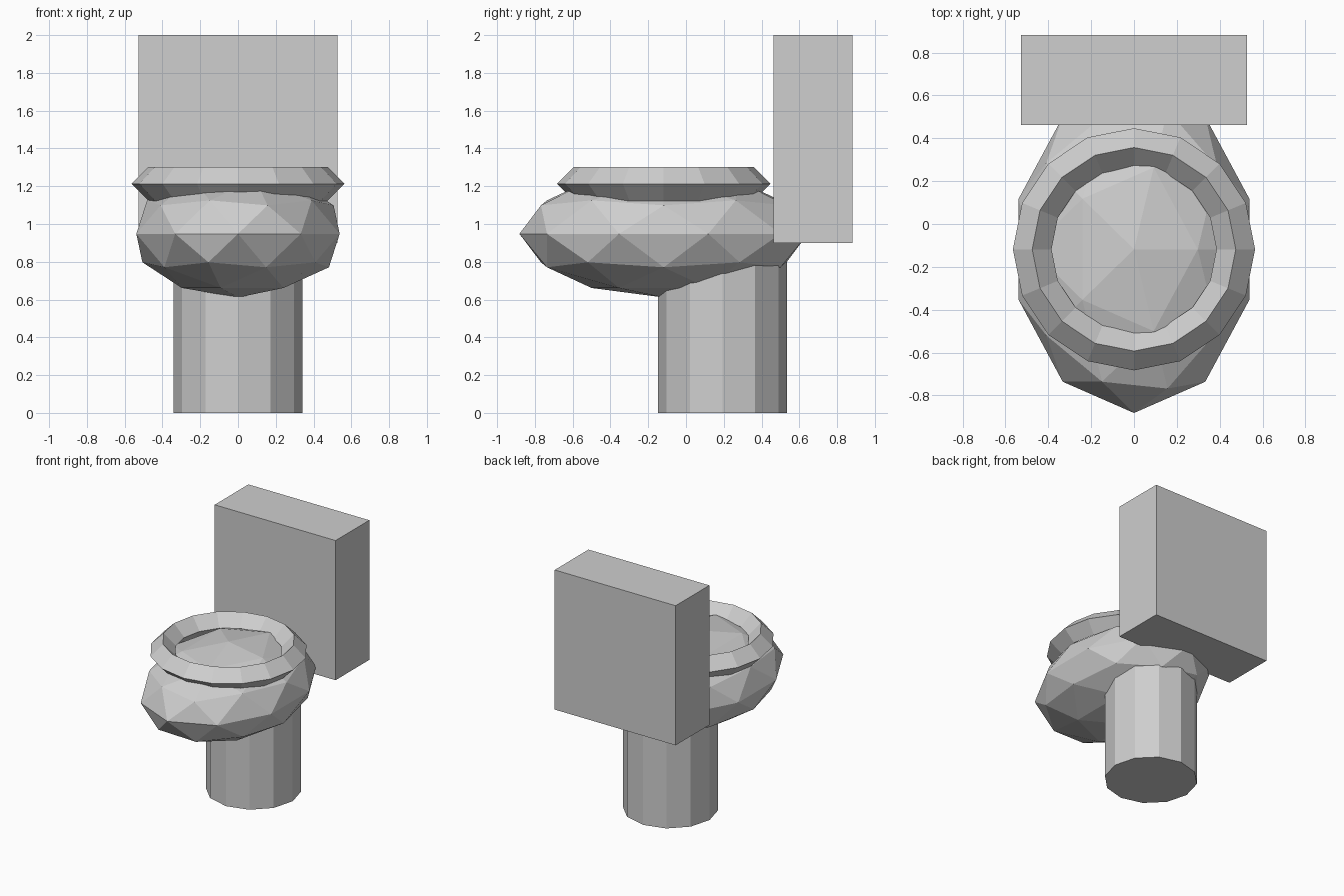
import bpy
from math import radians

cube = bpy.data.objects.get("Cube")
if cube:
    bpy.data.objects.remove(cube, do_unlink=True)

# Single glaze colour
COLOUR = (0.62, 0.62, 0.62, 1)
glaze = bpy.data.materials.new("light_grey_ceramic")
glaze.use_nodes = True
glaze.diffuse_color = COLOUR
glaze.node_tree.nodes["Principled BSDF"].inputs["Base Color"].default_value = COLOUR


def finish(name, scale=(1, 1, 1)):
    """Name, scale, colour and flat shade the part just added."""
    part = bpy.context.object
    part.name = part.data.name = name
    part.scale = scale
    bpy.ops.object.transform_apply(location=False, rotation=False, scale=True)
    part.data.materials.clear()
    part.data.materials.append(glaze)
    bpy.ops.object.shade_flat()
    return part


BOWL_Y = -0.118

# Faceted bowl, stretched front to back
bpy.ops.mesh.primitive_ico_sphere_add(subdivisions=2, radius=1, location=(0, BOWL_Y, 0.948))
finish("bowl", (0.566, 0.764, 0.337))

# Seat ring with a diamond cross-section
bpy.ops.mesh.primitive_torus_add(major_segments=16, minor_segments=4, major_radius=0.475,
                                 minor_radius=0.09, location=(0, BOWL_Y, 1.213))
finish("seat_ring")

# Twelve-sided pedestal, its top hidden inside the bowl
BASE_HEIGHT = 0.8
bpy.ops.mesh.primitive_cylinder_add(vertices=12, radius=0.342, depth=BASE_HEIGHT,
                                    location=(0, 0.193, BASE_HEIGHT / 2))
finish("pedestal")

# Water tank behind the bowl
bpy.ops.mesh.primitive_cube_add(size=1, location=(0, 0.672, 1.45))
finish("tank", (1.054, 0.42, 1.1))
